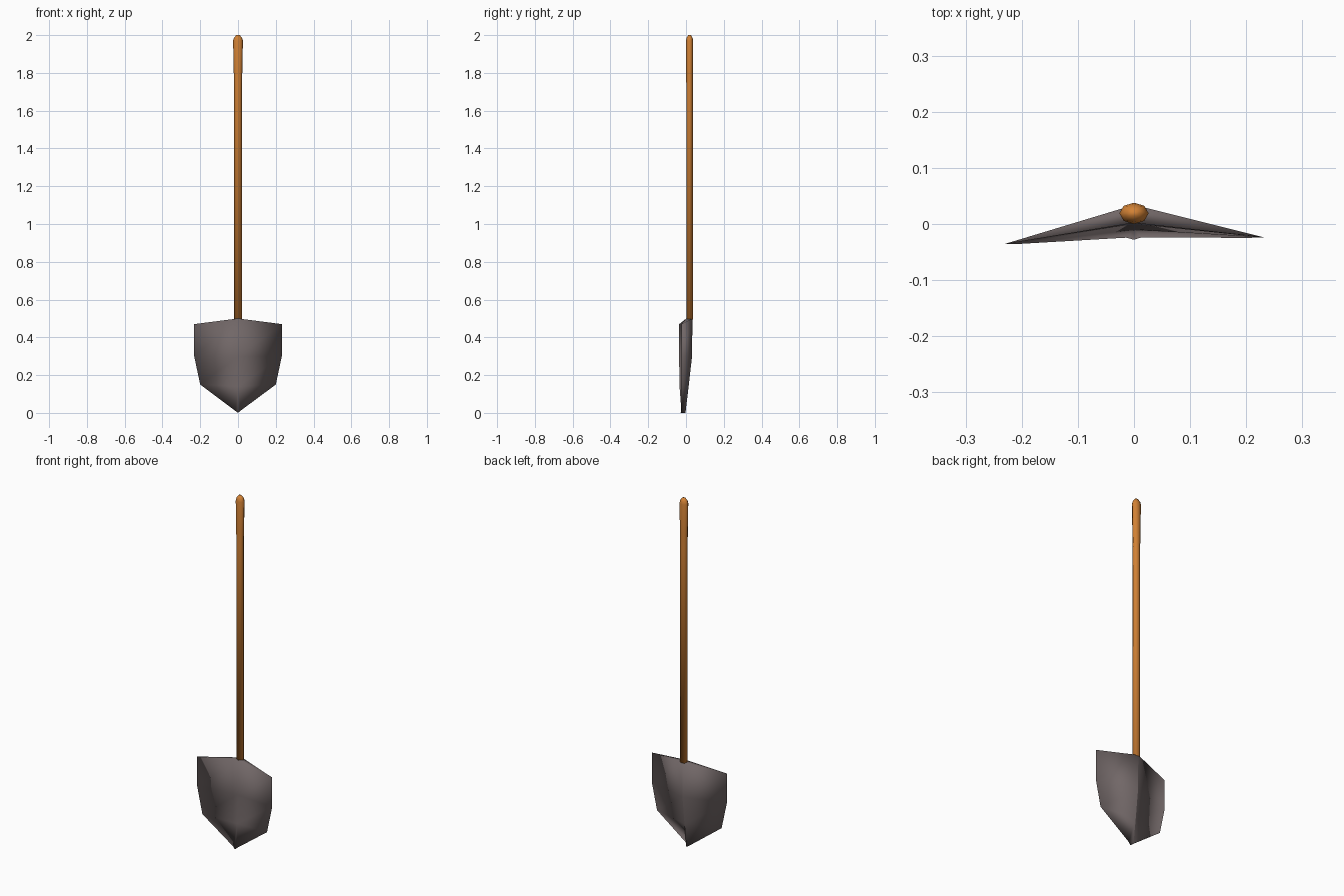
import bpy, bmesh, math

if "Cube" in bpy.data.objects:
    bpy.data.objects.remove(bpy.data.objects["Cube"])

def material(name, rgb):
    m = bpy.data.materials.new(name)
    m.diffuse_color = (*rgb, 1)
    m.use_nodes = True
    m.node_tree.nodes["Principled BSDF"].inputs["Base Color"].default_value = m.diffuse_color
    return m

steel = material("dark steel", (0.165, 0.135, 0.135))
wood = material("orange wood", (0.64, 0.22, 0.035))

def make_object(name, bm, mat):
    bmesh.ops.recalc_face_normals(bm, faces=bm.faces)
    me = bpy.data.meshes.new(name)
    bm.to_mesh(me)
    bm.free()
    me.materials.append(mat)
    ob = bpy.data.objects.new(name, me)
    bpy.context.collection.objects.link(ob)
    return ob

def loft(bm, rings):
    """Bridge closed rings of points and cap both ends."""
    rows = [[bm.verts.new(p) for p in r] for r in rings]
    for a, b in zip(rows, rows[1:]):
        n = len(a)
        for i in range(n):
            bm.faces.new((a[i], a[(i + 1) % n], b[(i + 1) % n], b[i]))
    bm.faces.new(rows[0])
    bm.faces.new(rows[-1])

# Blade: wedge sections, thick at the centre and thin at the side edges
# (centre z, edge z, half width, back y at centre, front y at centre, edge y)
stations = [(0.50, 0.47, 0.232, 0.034, 0.002, -0.030),
            (0.30, 0.30, 0.232, 0.032, 0.000, -0.030),
            (0.14, 0.15, 0.20, 0.014, -0.010, -0.030),
            (0.00, 0.012, 0.014, -0.003, -0.028, -0.024)]
rings = []
for zc, ze, w, yb, yf, ye in stations:
    lean = 0.006 * w / 0.23          # the blade is slightly twisted
    rings.append([(0, yb, zc), (w, ye + lean, ze), (0, yf, zc), (-w, ye - lean, ze)])
bm = bmesh.new()
loft(bm, rings)
for f in bm.faces:
    f.smooth = True
for e in bm.edges:                   # crisp ridge down the back
    if all(abs(v.co.x) < 1e-5 and v.co.y > -0.004 for v in e.verts):
        e.smooth = e.calc_length() > 0.4 or abs(e.verts[0].co.z - e.verts[1].co.z) < 0.01
make_object("blade", bm, steel)

# Handle: eight-sided shaft swelling sideways into the grip, with a domed end
profile = [(0.495, 0.0205, 0.0175), (1.72, 0.0205, 0.0175), (1.80, 0.0225, 0.018),
           (1.97, 0.026, 0.019), (1.985, 0.022, 0.016), (2.0, 0.009, 0.007)]
bm = bmesh.new()
loft(bm, [[(rx * math.cos(k * math.pi / 4), 0.019 + ry * math.sin(k * math.pi / 4), z)
           for k in range(8)] for z, rx, ry in profile])
for f in bm.faces:
    f.smooth = True
make_object("handle", bm, wood)
